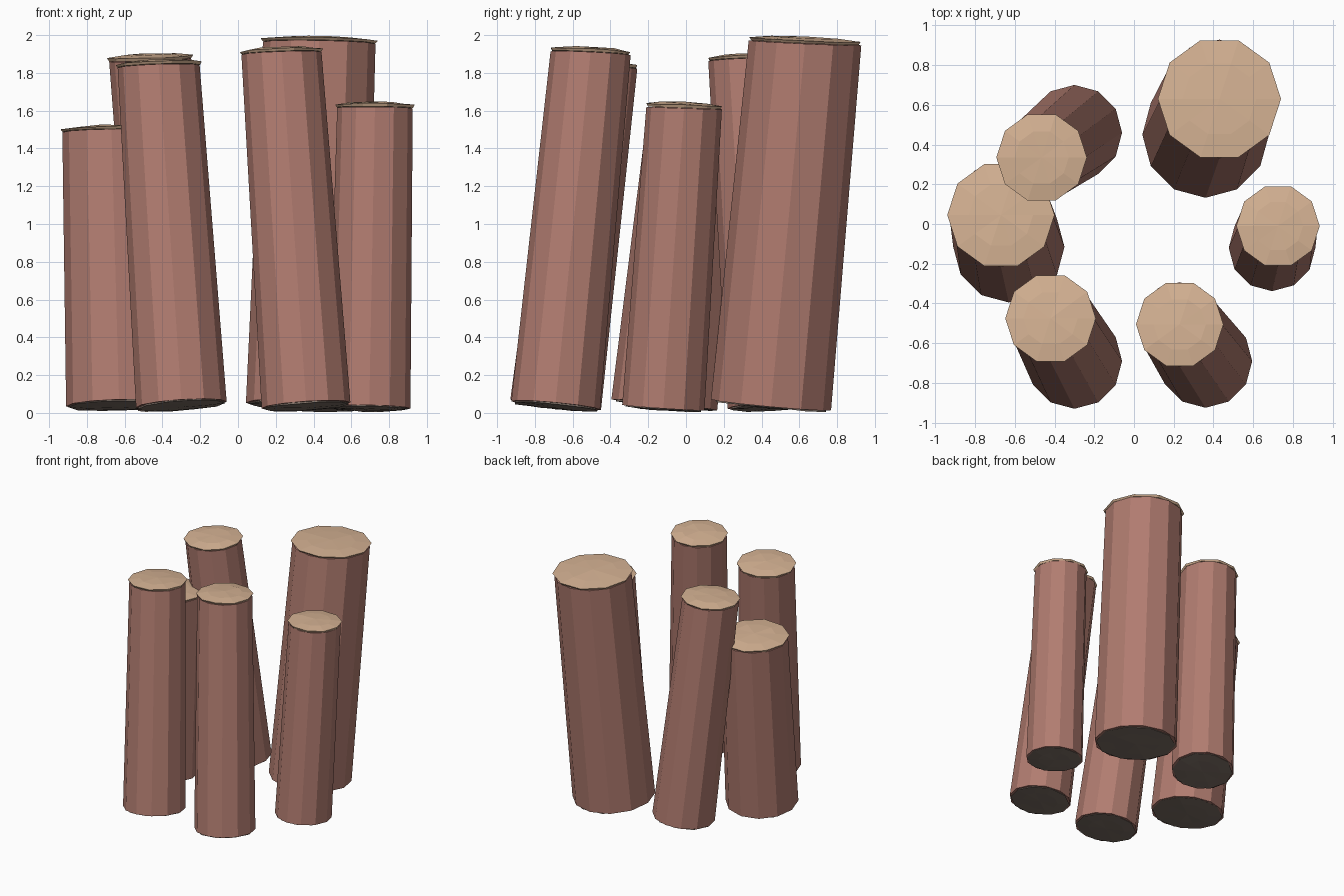
import bpy, bmesh, math, random
from mathutils import Vector

if "Cube" in bpy.data.objects:
    bpy.data.objects.remove(bpy.data.objects["Cube"])

random.seed(4)


def material(name, rgb):
    m = bpy.data.materials.new(name)
    lin = [((c / 255 + 0.055) / 1.055) ** 2.4 for c in rgb]
    m.diffuse_color = (*lin, 1)
    m.use_nodes = True
    m.node_tree.nodes["Principled BSDF"].inputs["Base Color"].default_value = m.diffuse_color
    return m


BARK = material("reddish bark", (177, 124, 112))
CUT = material("pale cut wood", (214, 179, 148))
BASE = material("dark cut base", (128, 114, 104))


def ring(bm, centre, r, n, slope, jitter=0.0):
    """Ring of n vertices whose plane follows the given lean."""
    verts = []
    for i in range(n):
        a = 2 * math.pi * i / n
        x, y = r * math.cos(a), r * math.sin(a)
        z = -(slope[0] * x + slope[1] * y) + random.uniform(-jitter, jitter)
        verts.append(bm.verts.new(centre + Vector((x, y, z))))
    return verts


def bridge(bm, lo, hi):
    n = len(lo)
    for i in range(n):
        j = (i + 1) % n
        bm.faces.new((lo[i], lo[j], hi[j], hi[i]))


def finish(bm, name, mat):
    bmesh.ops.recalc_face_normals(bm, faces=bm.faces)
    me = bpy.data.meshes.new(name)
    bm.to_mesh(me)
    bm.free()
    me.materials.append(mat)
    bpy.context.collection.objects.link(bpy.data.objects.new(name, me))


def end_cap(name, centre, r, n, slope, side, dome, mat):
    """Shallow uneven dome; side is +1 for a top and -1 for a bottom."""
    bm = bmesh.new()
    up = Vector((0, 0, side))
    inner = ring(bm, centre - up * 0.014, r * 0.96, n, slope)
    rim = ring(bm, centre, r, n, slope, 0.004)
    mid = ring(bm, centre + up * dome * 0.7, r * 0.6, n, slope, 0.003)
    tip = bm.verts.new(centre + up * dome)
    bm.faces.new(inner)
    bridge(bm, inner, rim)
    bridge(bm, rim, mid)
    for i in range(n):
        bm.faces.new((mid[i], mid[(i + 1) % n], tip))
    finish(bm, name, mat)


def log(name, foot, head, r0, r1, rcap, height):
    lean = Vector(((head[0] - foot[0]) / height, (head[1] - foot[1]) / height))
    half = lean * 0.5
    # leaning twelve-sided trunk
    low = Vector((*foot, 0.012 + r0 * lean.length))
    top = Vector((*head, height - 0.036))
    bm = bmesh.new()
    a = ring(bm, low, r0, 12, lean)
    b = ring(bm, top, r1, 12, half)
    bridge(bm, a, b)
    bm.faces.new(a)
    bm.faces.new(b)
    finish(bm, name + "_trunk", BARK)
    # sawn ends
    end_cap(name + "_cut_top", Vector((*head, height - 0.02)), rcap, 10, half, 1, 0.018, CUT)
    end_cap(name + "_cut_base", low - Vector((0, 0, 0.006)), r0 * 0.96, 10, lean, -1, 0.008, BASE)


# name, foot xy, head xy, foot radius, head radius, cut radius, height
for spec in (
    ("back_right_log", (0.36, 0.45), (0.43, 0.63), 0.318, 0.298, 0.31, 1.995),
    ("right_log", (0.695, -0.12), (0.725, -0.01), 0.218, 0.20, 0.21, 1.65),
    ("front_right_log", (0.36, -0.69), (0.23, -0.505), 0.235, 0.212, 0.22, 1.94),
    ("front_left_log", (-0.30, -0.69), (-0.42, -0.475), 0.24, 0.217, 0.228, 1.87),
    ("left_log", (-0.63, -0.115), (-0.67, 0.045), 0.28, 0.26, 0.27, 1.525),
    ("back_left_log", (-0.30, 0.46), (-0.465, 0.335), 0.24, 0.217, 0.228, 1.905),
):
    log(*spec)
